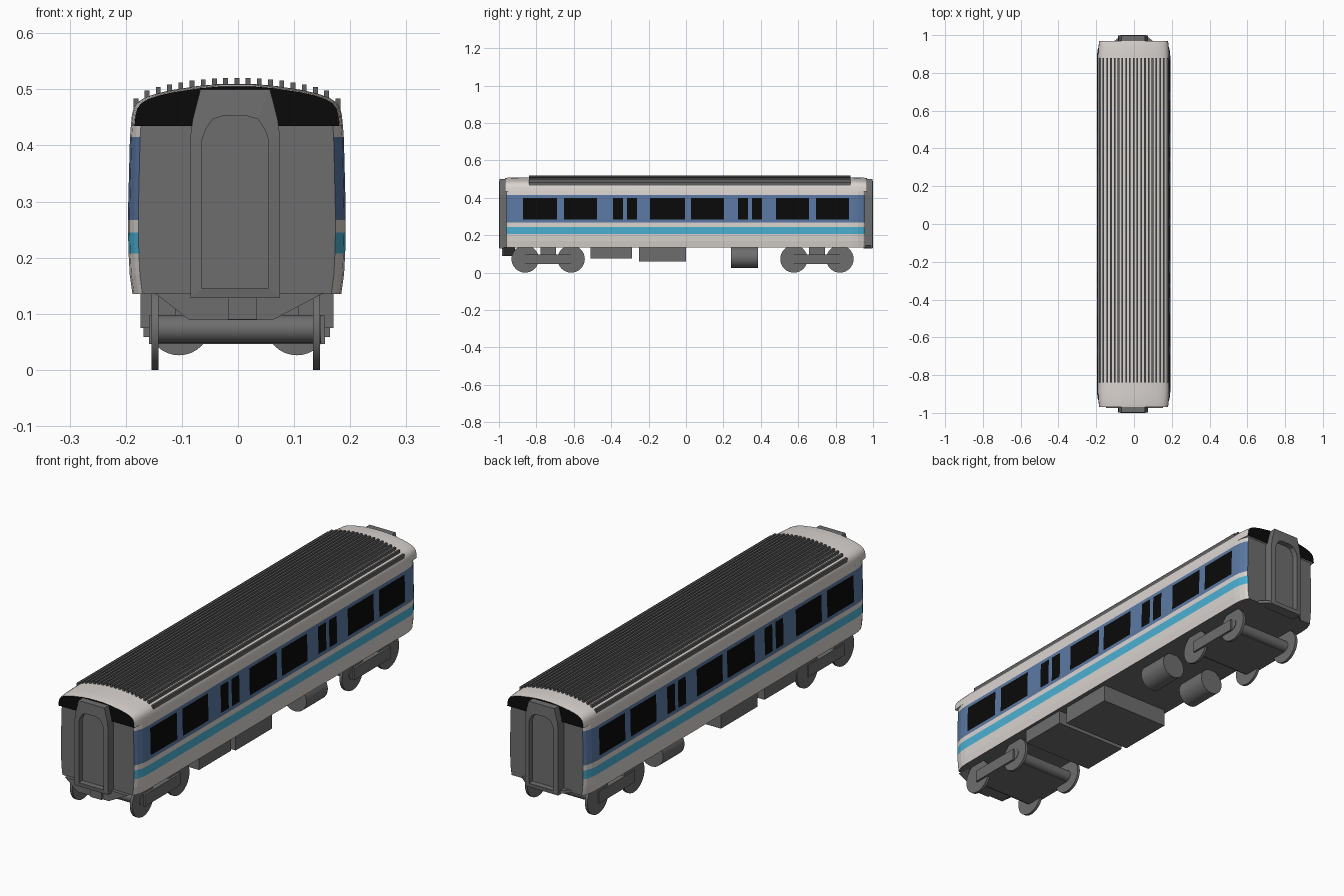
import bpy, bmesh, math
from mathutils import Vector

if "Cube" in bpy.data.objects:
    bpy.data.objects.remove(bpy.data.objects["Cube"])

CX = -0.002  # the car body sits very slightly off centre


def material(name, rgb):
    m = bpy.data.materials.new(name)
    m.diffuse_color = (*rgb, 1)
    m.use_nodes = True
    m.node_tree.nodes["Principled BSDF"].inputs["Base Color"].default_value = m.diffuse_color
    return m


WHITE = material("warm white", (0.70, 0.66, 0.63))
BLUE = material("slate blue", (0.105, 0.19, 0.37))
CYAN = material("cyan stripe", (0.07, 0.44, 0.66))
BLACK = material("black", (0.003, 0.003, 0.003))
GREY = material("underframe grey", (0.155, 0.155, 0.155))
RIB = material("roof rib grey", (0.12, 0.12, 0.12))


def finish(name, bm, mats, rule=None):
    bmesh.ops.recalc_face_normals(bm, faces=bm.faces)
    bm.normal_update()
    if rule:
        for f in bm.faces:
            f.material_index = mats.index(rule(f.calc_center_median(), f.normal))
    me = bpy.data.meshes.new(name)
    bm.to_mesh(me)
    bm.free()
    for m in mats:
        me.materials.append(m)
    ob = bpy.data.objects.new(name, me)
    bpy.context.collection.objects.link(ob)
    return ob


def smooth(ob):
    bpy.ops.object.select_all(action='DESELECT')
    ob.select_set(True)
    bpy.context.view_layer.objects.active = ob
    bpy.ops.object.shade_smooth_by_angle(angle=math.radians(30))


def loft(name, rings, mats, rule=None):
    """Skin closed rings of (x, y, z) points and cap both ends."""
    bm = bmesh.new()
    vs = [[bm.verts.new(p) for p in r] for r in rings]
    n = len(rings[0])
    for a, b in zip(vs, vs[1:]):
        for i in range(n):
            j = (i + 1) % n
            bm.faces.new((a[i], a[j], b[j], b[i]))
    bm.faces.new(vs[0])
    bm.faces.new(vs[-1])
    return finish(name, bm, mats, rule)


def box(name, x0, x1, y0, y1, z0, z1, mat=GREY):
    ring = lambda y: [(x0, y, z0), (x1, y, z0), (x1, y, z1), (x0, y, z1)]
    return loft(name, [ring(y0), ring(y1)], [mat])


def cylinder(name, centre, r, depth, axis, sides=32):
    rot = (0, math.pi / 2, 0) if axis == 'x' else (math.pi / 2, 0, 0)
    bpy.ops.mesh.primitive_cylinder_add(vertices=sides, radius=r, depth=depth,
                                        location=centre, rotation=rot)
    ob = bpy.context.object
    ob.name = name
    ob.data.materials.append(GREY)
    smooth(ob)
    return ob


def section(half, y, sx, sz=1.0):
    """Mirror a half profile into a ring at station y."""
    z0 = half[0][1]
    pts = [(-x, z) for x, z in half] + [(x, z) for x, z in reversed(half)]
    return [(CX + x * sx, y, z0 + (z - z0) * sz) for x, z in pts]


# Car body: grid lines follow the stripes and the window edges
WINDOWS = [(-.872, -.69), (-.652, -.476), (-.39, -.337), (-.315, -.262), (-.193, -.005),
           (.027, .203), (.278, .332), (.353, .406), (.481, .658), (.695, .872)]
WALL = [(.186, .135), (.191, .17), (.193, .207), (.194, .245), (.194, .267), (.194, .283),
        (.191, .40), (.1905, .415), (.189, .435)]


def body_rule(c, n):
    if abs(n.y) > .8 or n.z < -.8:
        return GREY
    if .283 < c.z < .40 and any(a < c.y < b for a, b in WINDOWS):
        return BLACK
    if .267 < c.z < .415:
        return BLUE
    return CYAN if .207 < c.z < .245 else WHITE


stations = [(-.96, .905), (-.945, .945), (-.92, .985), (-.89, 1)]
stations += [(y, 1) for w in WINDOWS for y in w]
stations += [(.89, 1), (.92, .985), (.945, .945), (.958, .905)]
loft("car_body", [section(WALL, y, s) for y, s in stations],
     [WHITE, BLUE, CYAN, BLACK, GREY], body_rule)

# Curved roof with black end faces
ROOF = [(.189, .435), (.187, .455), (.184, .467), (.177, .477), (.165, .485), (.145, .492),
        (.12, .498), (.07, .506), (.03, .5095)]
ends = [(.968, .965, .94), (.955, .975, .97), (.92, .99, .99), (.88, 1, 1)]
roof_stations = [(-y, a, b) for y, a, b in ends] + [(y, a, b) for y, a, b in reversed(ends)]
smooth(loft("roof", [section(ROOF, *s) for s in roof_stations], [WHITE, BLACK],
            lambda c, n: BLACK if abs(n.y) > .8 else WHITE))


def roof_z(x):
    x = abs(x)
    for (xa, za), (xb, zb) in zip(ROOF, ROOF[1:]):
        if xb <= x <= xa:
            return za + (zb - za) * (xa - x) / (xa - xb)
    return ROOF[-1][1]


# Lengthwise roof ribs
for i in range(19):
    x = (i - 9) * .02
    lo, hi = roof_z(abs(x) + .004) - .004, roof_z(x) + .011
    box(f"roof_rib_{i + 1}", CX + x - .0043, CX + x + .0043, -.84, .88, lo, hi, RIB)

# Gangway at each end: a deep frame around a recessed door
OUTER = [(.08, .128), (.08, .415), (.076, .445), (.062, .5), (.02, .5)]
INNER = [(.059, .145), (.059, .41), (.053, .428), (.04, .447), (.02, .453)]


def gangway(name, side):
    def ring(half, y):
        return [(x - .005 - CX, y, z) for x, _, z in section(half, y, 1)]
    back = .95 * side
    loft(name, [ring(OUTER, back), ring(OUTER, .998 * side),
                ring(INNER, 1.0 * side), ring(INNER, .975 * side)], [GREY])


gangway("front_gangway", -1)
gangway("rear_gangway", 1)

# Front headstock and coupler, rear step plate
HEAD = [(-.148, .137), (.153, .137), (.062, .089), (-.087, .089)]
loft("front_headstock", [[(x, y, z) for x, z in HEAD] for y in (-.975, -.915)], [GREY])
box("front_coupler", -.018, .034, -.985, -.93, .09, .128)
STEP = [(-.12, .955), (.12, .955), (.075, .99), (-.075, .99)]
loft("rear_step_plate", [[(x + CX, y, z) for x, y in STEP] for z in (.132, .145)], [GREY])

# Bogies: side frame box, pivot block, axles and wheels
for label, yc in (("front", -.737), ("rear", .70)):
    box(f"{label}_bogie_frame", CX - .157, CX + .157, yc - .123, yc + .123, .046, .097)
    box(f"{label}_bogie_pivot", CX - .11, CX + .11, yc - .042, yc + .042, .095, .14)
    for k, dy in enumerate((-.123, .123)):
        cylinder(f"{label}_axle_{k + 1}", (CX, yc + dy, .073), .025, .30, 'x', 16)
        for s in (-1, 1):
            cylinder(f"{label}_wheel_{k + 1}_{'left' if s < 0 else 'right'}",
                     (-.004 + s * .144, yc + dy, .073), .073, .012, 'x')

# Equipment slung under the floor
box("equipment_box_small", CX - .172, CX + .172, -.51, -.29, .075, .14)
box("equipment_box_large", CX - .166, CX + .166, -.25, .0, .059, .14)
for s in (-1, 1):
    cylinder(f"air_tank_{'left' if s < 0 else 'right'}", (s * .105, .313, .082), .056, .146, 'y')
